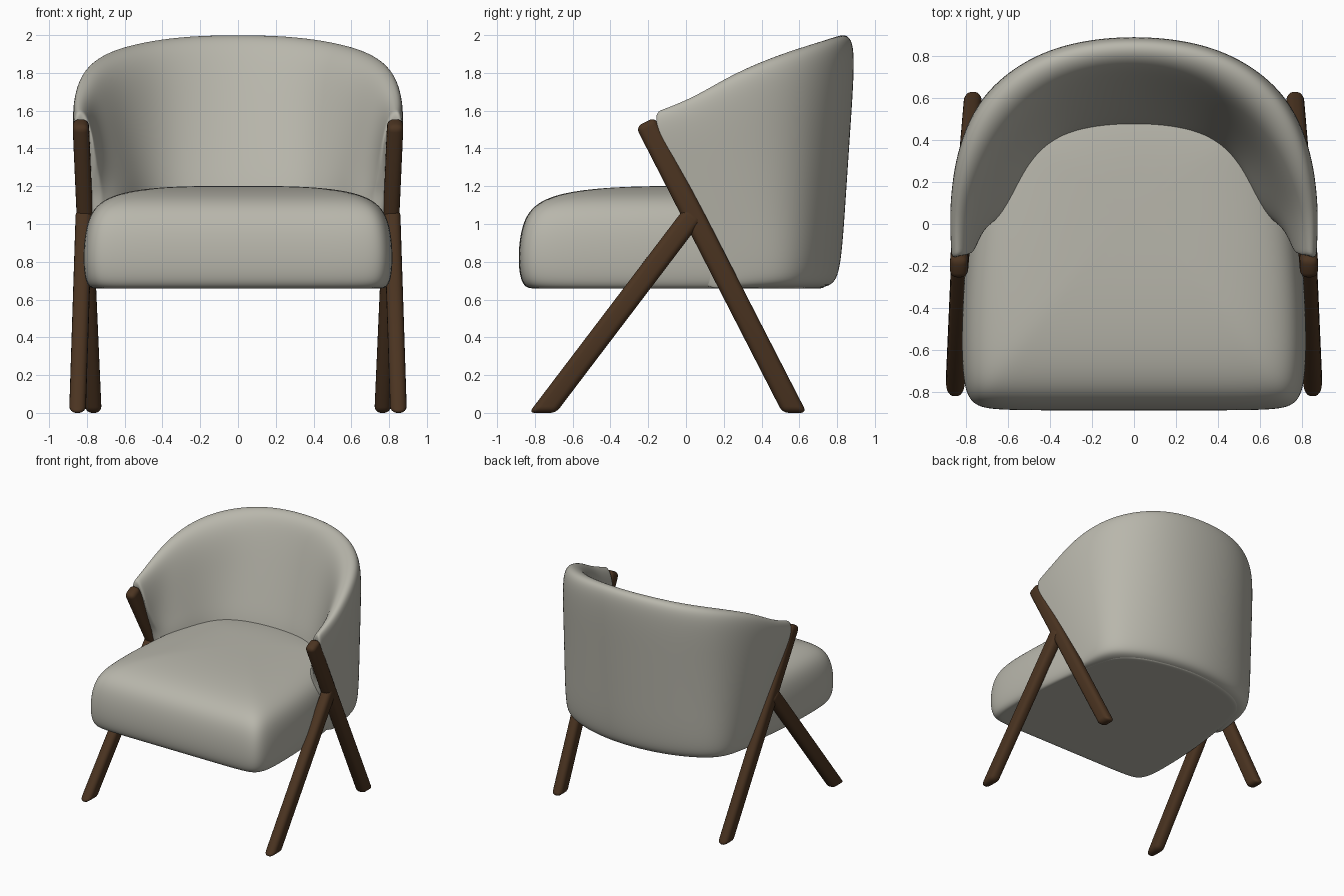
import bpy, bmesh, math
from mathutils import Vector

cube = bpy.data.objects.get("Cube")
if cube:
    bpy.data.objects.remove(cube, do_unlink=True)


def make_material(name, color):
    m = bpy.data.materials.new(name)
    m.use_nodes = True
    m.diffuse_color = color
    m.node_tree.nodes["Principled BSDF"].inputs["Base Color"].default_value = color
    return m


fabric = make_material("warm grey fabric", (0.48, 0.47, 0.41, 1))
wood = make_material("dark walnut", (0.07, 0.034, 0.015, 1))


def finish(name, bm, mat):
    bmesh.ops.recalc_face_normals(bm, faces=bm.faces)
    mesh = bpy.data.meshes.new(name)
    bm.to_mesh(mesh)
    bm.free()
    mesh.materials.append(mat)
    mesh.shade_smooth()
    obj = bpy.data.objects.new(name, mesh)
    bpy.context.collection.objects.link(obj)
    return obj


def loft(name, rings, mat):
    """Skin closed rings of equal length, cap both ends, and soften."""
    bm = bmesh.new()
    loops = [[bm.verts.new(p) for p in r] for r in rings]
    n = len(loops[0])
    for a, b in zip(loops, loops[1:]):
        for i in range(n):
            j = (i + 1) % n
            bm.faces.new((a[i], a[j], b[j], b[i]))
    bm.faces.new(loops[0])
    bm.faces.new(loops[-1])
    obj = finish(name, bm, mat)
    sub = obj.modifiers.new("soften", 'SUBSURF')
    sub.levels = sub.render_levels = 3
    return obj


# Seat cushion: one outline scaled through a stack of levels
half = [(0, -.885), (.35, -.885), (.68, -.885), (.785, -.855), (.825, -.7), (.81, -.2),
        (.755, .2), (.71, .48), (.62, .6), (.42, .71), (0, .785)]
outline = half + [(-x, y) for x, y in half[-2:0:-1]]
levels = [(.4, .66), (.9, .66), (.96, .656), (.995, .71), (1.005, .84), (.985, 1.0),
          (.92, 1.108), (.76, 1.17), (.48, 1.198), (.15, 1.202)]
loft("seat_cushion",
     [[(x * s, .1 + (y - .1) * s, z) for x, y in outline] for s, z in levels], fabric)

# Wraparound back: stations from the arm tip to the back centre
outer_top = [(.875, -.185, 1.585), (.888, .03, 1.665), (.87, .25, 1.78), (.812, .46, 1.865),
             (.70, .65, 1.925), (.51, .80, 1.968), (.275, .882, 1.995), (0, .906, 2.0)]
inner_top = [(.765, -.16), (.745, .04), (.71, .18), (.64, .34),
             (.54, .48), (.40, .61), (.21, .69), (0, .715)]
outer_low = [(.775, .24), (.77, .33), (.765, .42), (.745, .53),
             (.66, .64), (.45, .742), (.225, .80), (0, .82)]
inner_low = [(.72, -.02), (.63, .03), (.565, .13), (.50, .26),
             (.415, .36), (.3, .42), (.15, .445), (0, .45)]
FLOOR, SEAT = .656, 1.12


def section(ot, it, ol, il):
    top = ot[2]
    ot, it = Vector(ot), Vector((*it, top - .14))
    ol, il = Vector((*ol, FLOOR)), Vector((*il, SEAT))
    shoulder = ot - Vector((0, 0, .075))
    ridge_out, ridge_in = ot.lerp(it, .2), ot.lerp(it, .68)
    ridge_out.z, ridge_in.z = top + .015, top - .01
    core = ol.lerp(Vector((il.x, il.y, FLOOR)), .7)
    under = ol.lerp(core, .2)
    heel = ol.lerp(shoulder, .06)
    return [core, under, heel, ol.lerp(shoulder, .35), ol.lerp(shoulder, .7), shoulder,
            ridge_out, ridge_in, it, it.lerp(il, .35), it.lerp(il, .7), il,
            Vector((il.x, il.y, .9))]


stations = [section(*s) for s in zip(outer_top, inner_top, outer_low, inner_low)]
# Extra station keeps the arm tip firm
stations.insert(1, [a.lerp(b, .15) for a, b in zip(stations[0], stations[1])])
mirrored = [[Vector((-p.x, p.y, p.z)) for p in s] for s in stations[-2::-1]]
loft("back_shell", stations + mirrored, fabric)


# Legs: slanted beams with a level foot and a square upper end
def beam(name, foot, head, width, depth):
    foot, head = Vector(foot), Vector(head)
    axis = (head - foot).normalized()
    across = Vector((0, axis.z, -axis.y)).normalized() * depth / 2
    level = Vector((0, depth / 2 / axis.z, 0))
    side = Vector((width / 2, 0, 0))
    bm = bmesh.new()
    rings = [[bm.verts.new(c + d * b + side * a) for a, b in ((-1, -1), (1, -1), (1, 1), (-1, 1))]
             for c, d in ((foot, level), (head, across))]
    bm.faces.new(rings[0])
    bm.faces.new(rings[1])
    for i in range(4):
        j = (i + 1) % 4
        bm.faces.new((rings[0][i], rings[0][j], rings[1][j], rings[1][i]))
    obj = finish(name, bm, wood)
    bev = obj.modifiers.new("rounding", 'BEVEL')
    bev.width, bev.segments, bev.limit_method = .034, 4, 'NONE'
    return obj


for name, s in (("left", 1), ("right", -1)):
    beam(name + "_rear_leg", (s * .765, .575, 0), (s * .833, -.215, 1.54), .086, .114)
    beam(name + "_front_leg", (s * .85, -.76, 0), (s * .815, .045, 1.06), .088, .114)
